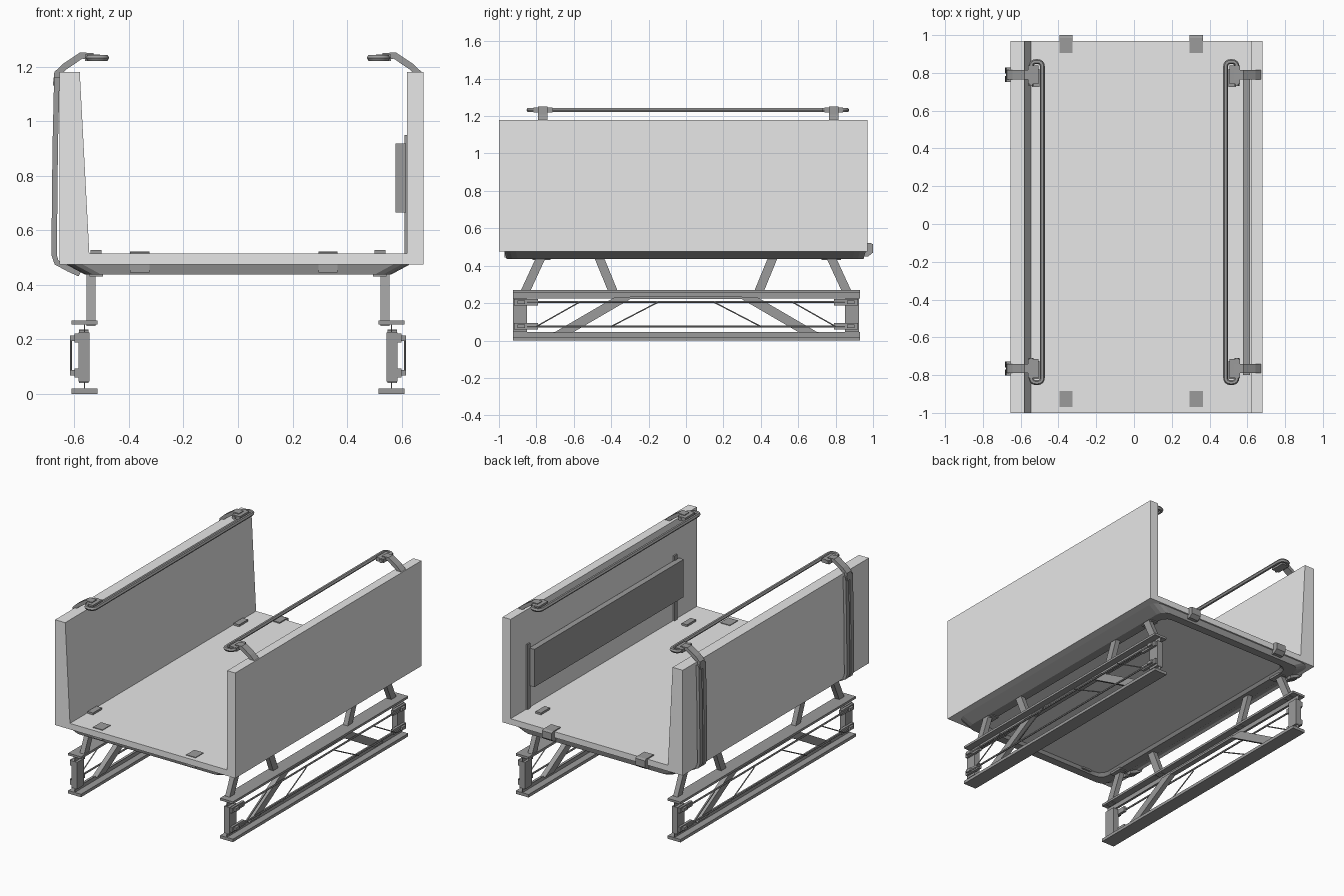
import bpy, bmesh, math
from mathutils import Vector

if "Cube" in bpy.data.objects:
    bpy.data.objects.remove(bpy.data.objects["Cube"], do_unlink=True)


def material(name, value):
    m = bpy.data.materials.new(name)
    m.use_nodes = True
    colour = (value, value, value, 1)
    m.diffuse_color = colour
    m.node_tree.nodes["Principled BSDF"].inputs["Base Color"].default_value = colour
    return m


LIGHT = material("light grey panel", 0.8)
METAL = material("mid grey metal", 0.33)
SIDES = (("right", -1), ("left", 1))
ENDS = (("front", -1), ("back", 1))


def finish(name, bm, *mats):
    bmesh.ops.recalc_face_normals(bm, faces=bm.faces)
    me = bpy.data.meshes.new(name)
    bm.to_mesh(me)
    bm.free()
    for m in mats:
        me.materials.append(m)
    ob = bpy.data.objects.new(name, me)
    bpy.context.collection.objects.link(ob)
    return ob


def prism(name, pts, axis, a, b, mat):
    """Extrude a profile: (y, z) points along x, or (x, z) points along y."""
    bm = bmesh.new()
    place = (lambda p, t: (t, p[0], p[1])) if axis == "x" else (lambda p, t: (p[0], t, p[1]))
    lo = [bm.verts.new(place(p, a)) for p in pts]
    hi = [bm.verts.new(place(p, b)) for p in pts]
    bm.faces.new(lo)
    bm.faces.new(hi)
    for i in range(len(pts)):
        j = (i + 1) % len(pts)
        bm.faces.new((lo[i], lo[j], hi[j], hi[i]))
    return finish(name, bm, mat)


def box(name, x, y, z, mat=METAL):
    return prism(name, [(y[0], z[0]), (y[1], z[0]), (y[1], z[1]), (y[0], z[1])], "x", x[0], x[1], mat)


def slanted(name, x, low, high, w, mat=METAL):
    """Bar between two (y, z) points with level ends."""
    (y0, z0), (y1, z1) = low, high
    prism(name, [(y0 - w, z0), (y0 + w, z0), (y1 + w, z1), (y1 - w, z1)], "x", x[0], x[1], mat)


def ribbon(path, t):
    """Closed outline of thickness t around an open path."""
    path = [Vector(p) for p in path]
    one, two = [], []
    for i, p in enumerate(path):
        d = (path[min(i + 1, len(path) - 1)] - path[max(i - 1, 0)]).normalized()
        n = Vector((-d.y, d.x)) * t / 2
        one.append(p + n)
        two.append(p - n)
    return one + two[::-1]


def rounded(path, r):
    """Round the inner corners of a 3D path."""
    path = [Vector(p) for p in path]
    out = [path[0]]
    for a, b, c in zip(path, path[1:], path[2:]):
        s, e = b + (a - b).normalized() * r, b + (c - b).normalized() * r
        for k in range(5):
            t = k / 4
            out.append(s * (1 - t) ** 2 + b * 2 * t * (1 - t) + e * t * t)
    return out + [path[-1]]


def tube(name, path, radius, mat=METAL):
    cu = bpy.data.curves.new(name, "CURVE")
    cu.dimensions = "3D"
    cu.bevel_depth = radius
    cu.bevel_resolution = 1
    cu.use_fill_caps = True
    sp = cu.splines.new("POLY")
    sp.points.add(len(path) - 1)
    for p, co in zip(sp.points, path):
        p.co = (*co, 1)
    cu.materials.append(mat)
    ob = bpy.data.objects.new(name, cu)
    bpy.context.collection.objects.link(ob)
    bpy.ops.object.select_all(action="DESELECT")
    ob.select_set(True)
    bpy.context.view_layer.objects.active = ob
    bpy.ops.object.convert(target="MESH")
    bpy.ops.object.shade_smooth_by_angle(angle=math.radians(50))


# Bed: floor, tapered right wall and straight left wall
Y0, Y1 = -1.0, 0.97
box("floor", (-0.6, 0.63), (Y0, Y1), (0.475, 0.515), LIGHT)
prism("right_wall", [(-0.655, 0.475), (-0.54, 0.475), (-0.545, 0.515), (-0.58, 1.18), (-0.655, 1.18)],
      "y", Y0, Y1, LIGHT)
box("left_wall", (0.62, 0.68), (Y0, Y1), (0.475, 1.18), LIGHT)

# Underframe: sloping rounded rim around a recessed panel
bm = bmesh.new()
rings = []
for hx, hy, z in ((0.63, 0.965, 0.475), (0.56, 0.955, 0.437), (0.5, 0.9, 0.437), (0.485, 0.885, 0.455)):
    ring = []
    for k in range(16):
        quarter = k // 4
        a = math.radians(90 * quarter + 30 * (k % 4))
        sx = 1 if quarter in (0, 3) else -1
        sy = 1 if quarter < 2 else -1
        ring.append(bm.verts.new((sx * (hx - 0.06) + 0.06 * math.cos(a),
                                  sy * (hy - 0.06) + 0.06 * math.sin(a) - 0.005, z)))
    rings.append(ring)
for r, s in zip(rings, rings[1:]):
    for i in range(16):
        j = (i + 1) % 16
        bm.faces.new((r[i], r[j], s[j], s[i]))
bm.faces.new(rings[0])
bm.faces.new(rings[-1]).material_index = 1
finish("underframe", bm, METAL, LIGHT)

# Edge clips at both ends of the floor
for x, tag in ((-0.36, "right"), (0.33, "left")):
    xs = (x - 0.035, x + 0.035)
    box("front_clip_" + tag, xs, (-0.97, -0.885), (0.445, 0.519))
    prism("back_clip_" + tag, [(0.905, 0.45), (0.975, 0.45), (1.0, 0.47), (1.0, 0.515), (0.985, 0.522), (0.905, 0.522)],
          "x", xs[0], xs[1], METAL)

for side, s in SIDES:
    def xr(a, b):
        return tuple(sorted((s * a, s * b)))

    # Runner: flanged top and bottom rails with thin webs
    for level, fz, wz in (("lower", (0, 0.02), (0.02, 0.045)), ("upper", (0.255, 0.27), (0.225, 0.255))):
        box(f"{side}_{level}_flange", xr(0.515, 0.61), (-0.925, 0.93), fz)
        box(f"{side}_{level}_web", xr(0.561, 0.565), (-0.925, 0.93), wz)
    box(f"{side}_brace_top", xr(0.548, 0.582), (-0.3, 0.3), (0.222, 0.236))
    for z in (0.075, 0.205):
        tube(f"{side}_side_rod", [(s * 0.6, -0.85, z), (s * 0.6, 0.85, z)], 0.006)

    for end, e in ENDS:
        tag = f"{side}_{end}"
        # End post as a channel with fixing blocks
        box(tag + "_post", xr(0.545, 0.585), sorted((e * 0.85, e * 0.925)), (0.045, 0.225))
        for z in (0.077, 0.205):
            box(tag + "_block", xr(0.582, 0.6), sorted((e * 0.79, e * 0.92)), (z - 0.017, z + 0.017))
            box(tag + "_bolt", xr(0.6, 0.615), sorted((e * 0.86, e * 0.9)), (z - 0.01, z + 0.01))
        # Diagonal brace, tension cables and legs
        slanted(tag + "_brace", xr(0.548, 0.582), (e * 0.66, 0.04), (e * 0.33, 0.232), 0.05)
        for a, b in ((0.8, 0.57), (0.4, 0.15)):
            tube(tag + "_cable", [(s * 0.612, e * a, 0.075), (s * 0.612, e * b, 0.205)], 0.004)
        for a, b in ((0.865, 0.775), (0.385, 0.465)):
            slanted(tag + "_leg", xr(0.522, 0.555), (e * a, 0.25), (e * b, 0.445), 0.026)
        # Floor clamp above and below the bed
        ys = sorted((e * 0.725, e * 0.82))
        box(tag + "_clamp_top", xr(0.5, 0.54), ys, (0.51, 0.528))
        box(tag + "_clamp_bottom", xr(0.495, 0.545), ys, (0.43, 0.475))

        # Rail bracket over the wall top
        yc = 0.79 if e > 0 else -0.765
        arm = [(s * x, z) for x, z in ((0.667, 1.13), (0.662, 1.175), (0.635, 1.2), (0.575, 1.24), (0.53, 1.238))]
        prism(tag + "_bracket", ribbon(arm, 0.024), "y", yc - 0.025, yc + 0.025, METAL)
        box(tag + "_rail_clamp", xr(0.505, 0.56), (yc - 0.05, yc + 0.05), (1.22, 1.245))
        # Straps: doubled outside the right wall, single inside the left wall
        if s < 0:
            strap = [(-0.664, 1.16), (-0.67, 0.9), (-0.674, 0.51), (-0.665, 0.482), (-0.62, 0.458), (-0.58, 0.44)]
            for off in (-0.022, 0.022):
                prism(tag + "_strap", ribbon(strap, 0.02), "y", yc + off - 0.016, yc + off + 0.016, METAL)
        else:
            box(tag + "_inner_strap", (0.61, 0.622), (yc - 0.015, yc + 0.015), (0.515, 0.95))

    # Hand rail with hooked ends
    loop = [(s * x, y, 1.232) for x, y in
            ((0.545, 0.73), (0.545, 0.86), (0.485, 0.86), (0.485, -0.84), (0.545, -0.84), (0.545, -0.71))]
    tube(side + "_hand_rail", rounded(loop, 0.028), 0.013)

# Back rest panel on the inside of the left wall
box("inner_panel", (0.577, 0.615), (-0.8, 0.78), (0.665, 0.918))
